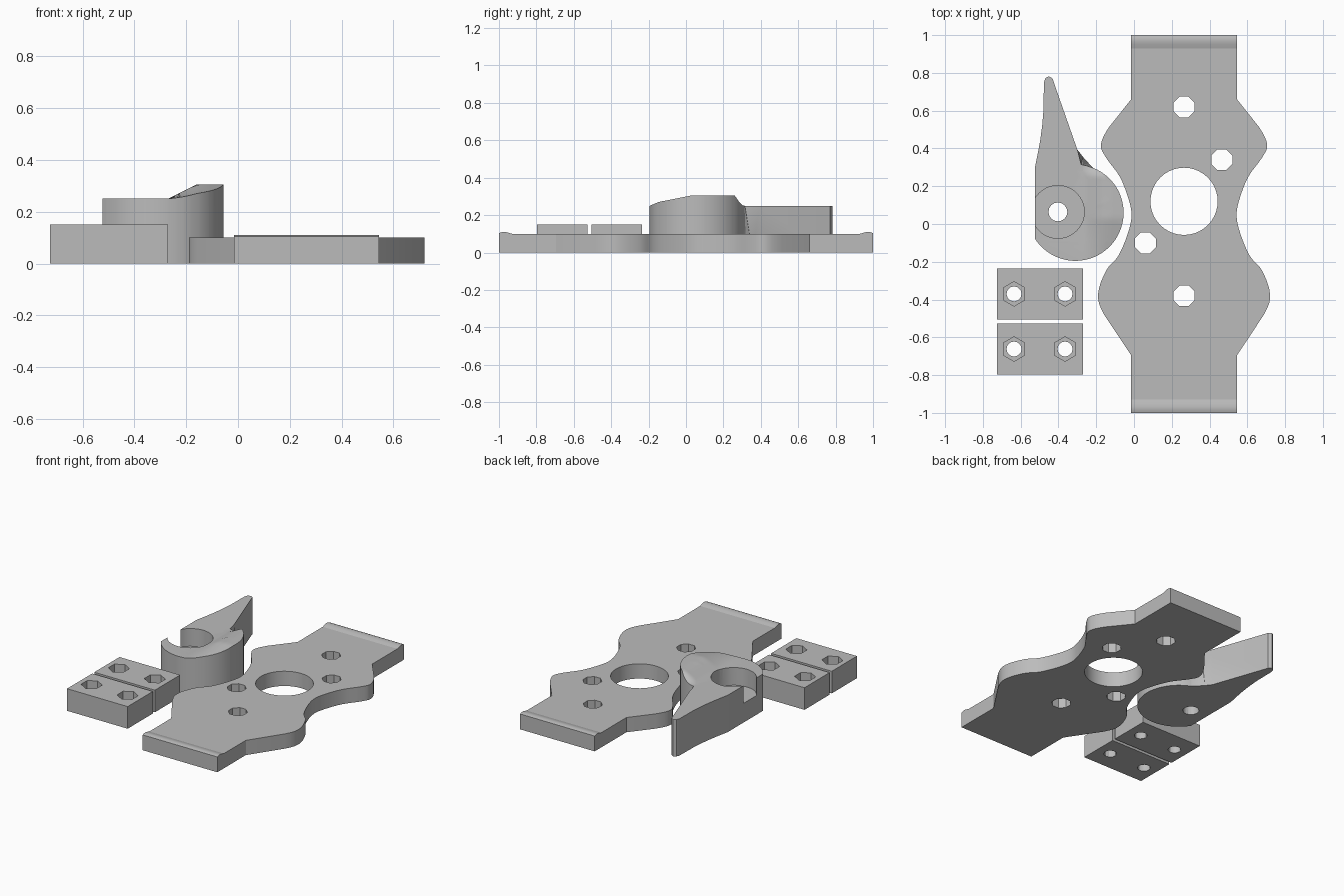
import bpy, bmesh, math
from mathutils import Vector

cube = bpy.data.objects.get("Cube")
if cube:
    bpy.data.objects.remove(cube, do_unlink=True)

grey = bpy.data.materials.new("plain grey")
grey.use_nodes = True
grey.diffuse_color = (0.5, 0.5, 0.5, 1)
grey.node_tree.nodes["Principled BSDF"].inputs["Base Color"].default_value = (0.5, 0.5, 0.5, 1)


def add_object(name, bm):
    bmesh.ops.recalc_face_normals(bm, faces=bm.faces)
    mesh = bpy.data.meshes.new(name)
    bm.to_mesh(mesh)
    bm.free()
    mesh.materials.append(grey)
    obj = bpy.data.objects.new(name, mesh)
    bpy.context.collection.objects.link(obj)
    return obj


def prism(bottom, z0, z1, top=None):
    """Solid between two outlines with the same number of points."""
    bm = bmesh.new()
    low = [bm.verts.new((x, y, z0)) for x, y in bottom]
    high = [bm.verts.new((x, y, z1)) for x, y in (top or bottom)]
    bm.faces.new(low)
    bm.faces.new(high)
    n = len(low)
    for i in range(n):
        j = (i + 1) % n
        bm.faces.new((low[i], low[j], high[j], high[i]))
    return bm


def arc(cx, cy, r, a0, a1, n):
    angles = [math.radians(a0 + (a1 - a0) * i / n) for i in range(n + 1)]
    return [(cx + r * math.cos(a), cy + r * math.sin(a)) for a in angles]


def polygon(cx, cy, r, sides, turn=0):
    return arc(cx, cy, r, turn, turn + 360, sides)[:-1]


def smooth_path(points, steps=4):
    """Catmull-Rom curve through the inner points."""
    out = []
    for a, b, c, d in zip(points, points[1:], points[2:], points[3:]):
        a, b, c, d = map(Vector, (a, b, c, d))
        for i in range(steps):
            t = i / steps
            p = b + (c - a) * t / 2 + (a - b * 2.5 + c * 2 - d / 2) * t**2 \
                + (b * 1.5 - a / 2 - c * 1.5 + d / 2) * t**3
            out.append(tuple(p))
    return out + [points[-2]]


def cut(obj, outlines):
    """Remove prisms, each given as (outline, bottom, top)."""
    for outline, z0, z1 in outlines:
        cutter = add_object("cutter", prism(outline, z0, z1))
        cutter.hide_render = True
        mod = obj.modifiers.new("cut", 'BOOLEAN')
        mod.object, mod.operation, mod.solver = cutter, 'DIFFERENCE', 'EXACT'
        graph = bpy.context.evaluated_depsgraph_get()
        mesh = bpy.data.meshes.new_from_object(obj.evaluated_get(graph))
        obj.modifiers.clear()
        obj.data = mesh
        bpy.data.objects.remove(cutter, do_unlink=True)


def clamp(t):
    return max(0.0, min(1.0, t))


# Base plate: one waisted side, mirrored about the plate centre line
MID = 0.265
side = [(0.545, 0.66), (0.66, 0.516), (0.705, 0.42), (0.677, 0.35), (0.605, 0.25),
        (0.558, 0.13), (0.543, 0.04), (0.566, -0.06), (0.614, -0.17), (0.677, -0.245),
        (0.72, -0.37), (0.688, -0.48), (0.545, -0.695)]
right = [(0.545, 1), side[0]] + smooth_path(side) + [side[-1], (0.545, -1)]
left = [(2 * MID - x, y) for x, y in reversed(right)]
plate = add_object("base_plate", prism(right + left, 0, 0.1))
holes = [(MID, 0.62), (MID, -0.38), (0.465, 0.34), (0.06, -0.1)]
cut(plate, [(polygon(x, y, 0.06, 8, 22.5), -0.1, 0.2) for x, y in holes]
    + [(polygon(MID, 0.12, 0.178, 40), -0.1, 0.2)])

# Rounded lips across both plate ends
lip_profile = [(0.93, 0.1), (0.95, 0.106), (0.968, 0.11), (0.985, 0.109), (1, 0.104), (1, 0.1)]
lips = []
for sign, name in ((1, "back_lip"), (-1, "front_lip")):
    bm = bmesh.new()
    ends = [[bm.verts.new((x, sign * y, z)) for y, z in lip_profile] for x in (-0.015, 0.545)]
    for end in ends:
        bm.faces.new(end)
    for i in range(len(lip_profile) - 1):
        bm.faces.new((ends[0][i], ends[0][i + 1], ends[1][i + 1], ends[1][i]))
    lips.append(add_object(name, bm))

# Hooked cam: round body running into a pointed arm, inner corner deeper at the top
body = arc(-0.31, 0.06, 0.255, -147, 68, 40)
arm = [(-0.30, 0.394), (-0.423, 0.745), (-0.431, 0.77), (-0.45, 0.782), (-0.469, 0.773),
       (-0.477, 0.75), (-0.479, 0.605), (-0.486, 0.52), (-0.497, 0.44), (-0.51, 0.37),
       (-0.524, 0.30)]
cam_low = body + [(-0.24, 0.322), (-0.27, 0.355)] + arm
cam_high = body + [(-0.25, 0.308), (-0.28, 0.315)] + arm
bm = prism(cam_low, 0, 0.25, cam_high)
bmesh.ops.triangulate(bm, faces=[f for f in bm.faces if len(f.verts) > 4])
cuts = [((x, 0, 0), (1, 0, 0)) for x in (-0.27, -0.24, -0.21, -0.18, -0.15, -0.11)]
cuts += [((0, y, 0), (0, 1, 0)) for y in (-0.1, 0, 0.1, 0.25, 0.28)]
for point, normal in cuts:
    bmesh.ops.bisect_plane(bm, geom=bm.verts[:] + bm.edges[:] + bm.faces[:],
                           plane_co=point, plane_no=normal)
# Raised rim on the plate side of the cam
for v in bm.verts:
    if v.co.z > 0.249:
        x, y, _ = v.co
        v.co.z += 0.055 * clamp((x + 0.27) / 0.11) * clamp((y + 0.25) / 0.28) * clamp((0.31 - y) / 0.05)
bmesh.ops.triangulate(bm, faces=bm.faces[:])
cam = add_object("hooked_cam", bm)
cut(cam, [(polygon(-0.403, 0.064, 0.14, 40), 0.13, 0.4),
          (polygon(-0.403, 0.064, 0.05, 16), -0.1, 0.4)])

# Two clamp blocks with hexagonal nut pockets over round holes
blocks = []
for name, y0, y1, hole_y in (("back_block", -0.505, -0.235, -0.37),
                             ("front_block", -0.797, -0.527, -0.662)):
    block = add_object(name, prism([(-0.725, y0), (-0.27, y0), (-0.27, y1), (-0.725, y1)], 0, 0.15))
    for x in (-0.635, -0.365):
        cut(block, [(polygon(x, hole_y, 0.065, 6, 30), 0.07, 0.3),
                    (polygon(x, hole_y, 0.04, 12), -0.1, 0.3)])
    blocks.append(block)

# Smooth curved walls, keep edges sharp
bpy.ops.object.select_all(action='DESELECT')
for obj in [plate, cam] + lips + blocks:
    obj.select_set(True)
    bpy.context.view_layer.objects.active = obj
bpy.ops.object.shade_smooth_by_angle(angle=math.radians(30))
